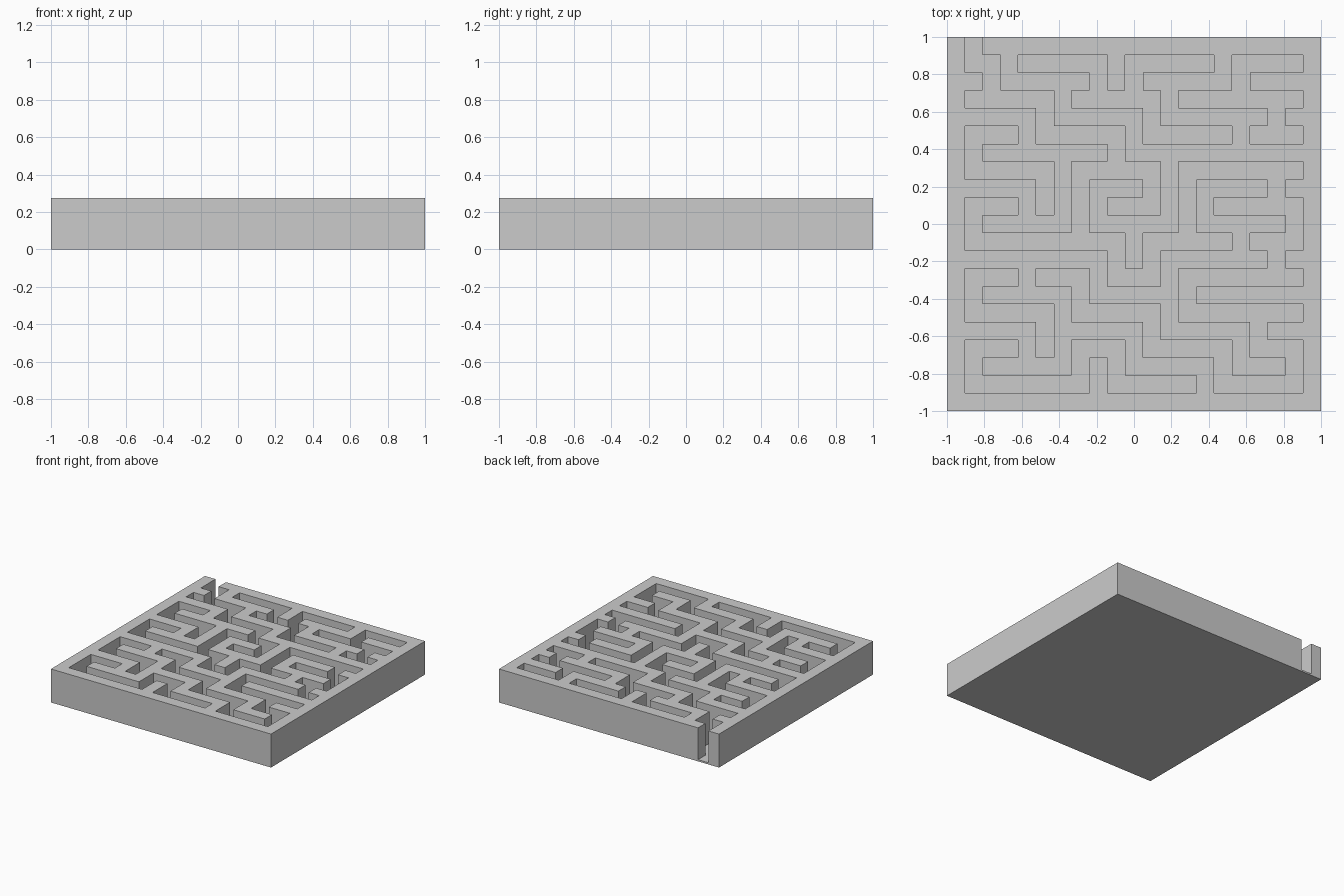
import bpy, bmesh

if "Cube" in bpy.data.objects:
    bpy.data.objects.remove(bpy.data.objects["Cube"])

HEIGHT = 0.275   # top of the walls
FLOOR = 0.014    # thin base plate
N = 21           # plan cells per side (column, row counted from back left)
CELL = 2 / N

corridor_cells = set()


def carve(*path):
    """Open a one-cell-wide corridor along straight runs between points."""
    for (c0, r0), (c1, r1) in zip(path, path[1:]):
        for c in range(min(c0, c1), max(c0, c1) + 1):
            for r in range(min(r0, r1), max(r0, r1) + 1):
                corridor_cells.add((c, r))


# Entrance corridor through the back wall
carve((1, 0), (1, 1), (2, 1), (2, 3), (5, 3), (5, 5), (9, 5), (9, 7))
carve((1, 3), (2, 3))

# Middle corridors
carve((7, 11), (7, 7), (11, 7), (11, 9), (9, 9))
carve((3, 9), (1, 9), (1, 11), (9, 11), (9, 13), (11, 13), (11, 11), (15, 11))

# Right side corridors
carve((13, 11), (13, 7), (19, 7))
carve((18, 7), (18, 9))
carve((15, 9), (19, 9), (19, 11), (17, 11))
carve((18, 11), (18, 13))
carve((19, 13), (13, 13), (13, 15), (19, 15))

# Front corridor
carve((17, 15), (17, 17), (19, 17), (19, 19), (15, 19), (15, 17))
carve((15, 17), (11, 17), (11, 15), (7, 15), (7, 13), (5, 13))

# Two matching closed pockets on the left, and one in the front left corner
for y in (5, 13):
    carve((3, y), (1, y), (1, y + 2), (5, y + 2), (5, y + 4))
carve((3, 17), (1, 17), (1, 19), (7, 19), (7, 17), (9, 17), (9, 19), (13, 19))

# Closed pocket at the back
carve((4, 1), (8, 1), (8, 3))
carve((7, 3), (11, 3), (11, 5), (15, 5))
carve((10, 3), (10, 1), (14, 1))

# Closed pocket in the back right corner
carve((19, 1), (16, 1), (16, 3))
carve((13, 3), (19, 3))
carve((18, 3), (18, 5))
carve((17, 5), (19, 5))


def is_wall(face):
    c = face.calc_center_median()
    return (int((c.x + 1) / CELL), int((1 - c.y) / CELL)) not in corridor_cells


def new_verts(result):
    return [g for g in result["geom"] if isinstance(g, bmesh.types.BMVert)]


# Corridor floor: one square per plan cell
bm = bmesh.new()
bmesh.ops.create_grid(bm, x_segments=N, y_segments=N, size=1)
for v in bm.verts:
    v.co.z = FLOOR

# Walls: raise the wall cells
walls = [f for f in bm.faces if is_wall(f)]
raised = bmesh.ops.extrude_face_region(bm, geom=walls)
bmesh.ops.translate(bm, verts=new_verts(raised), vec=(0, 0, HEIGHT - FLOOR))
leftover = [f for f in walls if f.is_valid]
if leftover:
    bmesh.ops.delete(bm, geom=leftover, context="FACES")

# Base plate: outer rim down to the ground, then the underside
rim = [e for e in bm.edges if e.is_boundary]
base = bmesh.ops.extrude_edge_only(bm, edges=rim)
bmesh.ops.translate(bm, verts=new_verts(base), vec=(0, 0, -FLOOR))
bmesh.ops.holes_fill(bm, edges=[e for e in bm.edges if e.is_boundary], sides=0)
bmesh.ops.recalc_face_normals(bm, faces=bm.faces)

mesh = bpy.data.meshes.new("maze_block")
bm.to_mesh(mesh)
bm.free()
maze = bpy.data.objects.new("maze_block", mesh)
bpy.context.collection.objects.link(maze)
